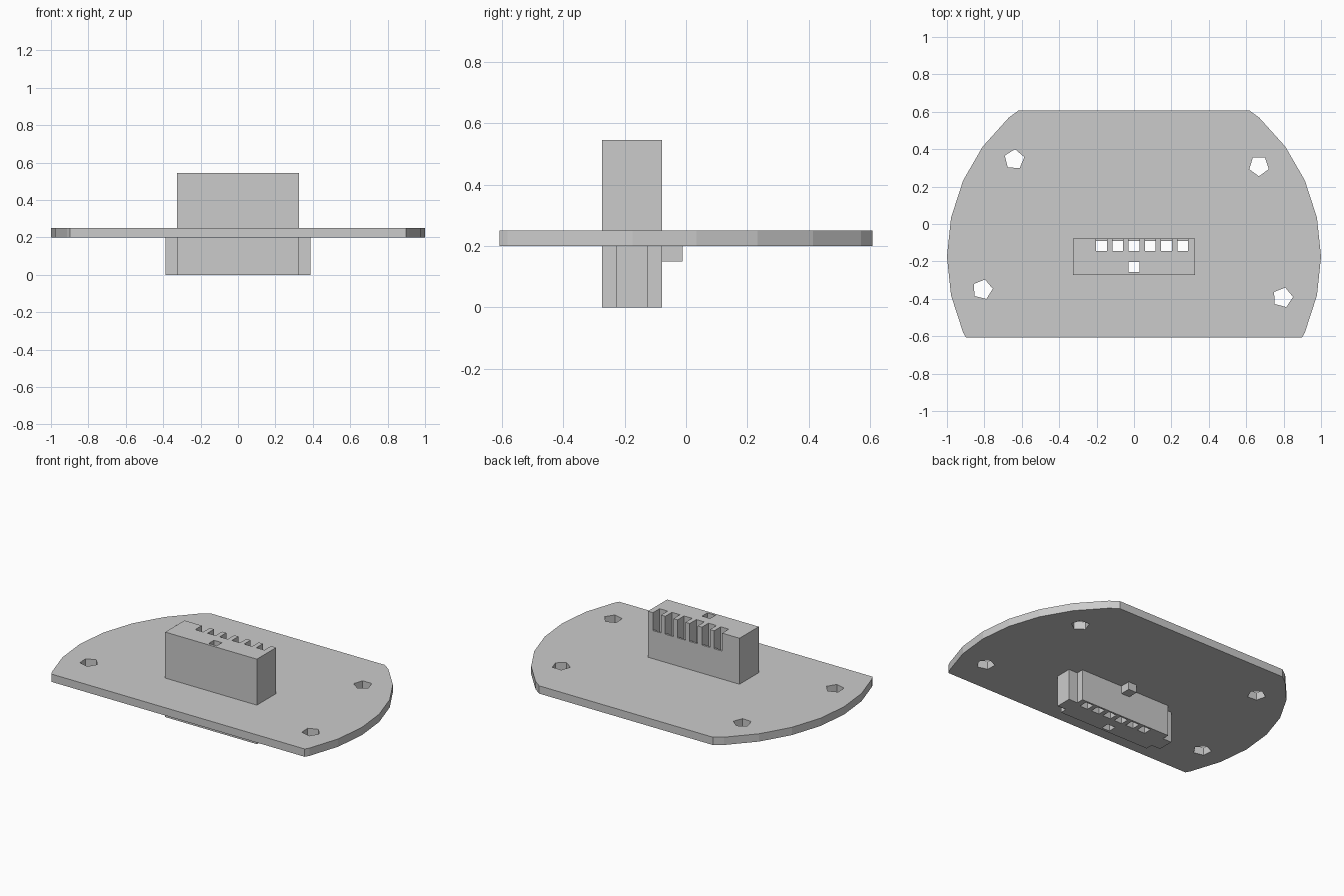
import bpy, bmesh, math
from mathutils import Matrix, Vector

if "Cube" in bpy.data.objects:
    bpy.data.objects.remove(bpy.data.objects["Cube"], do_unlink=True)

grey = bpy.data.materials.new("plain_grey")
grey.use_nodes = True
colour = (0.6, 0.6, 0.6, 1)
grey.diffuse_color = colour
grey.node_tree.nodes["Principled BSDF"].inputs["Base Color"].default_value = colour


def finish(bm, name):
    bmesh.ops.recalc_face_normals(bm, faces=bm.faces)
    mesh = bpy.data.meshes.new(name)
    bm.to_mesh(mesh)
    bm.free()
    mesh.materials.append(grey)
    obj = bpy.data.objects.new(name, mesh)
    bpy.context.collection.objects.link(obj)
    return obj


def prism(bm, points, direction):
    """Extrude a closed outline of 3D points along a direction."""
    face = bm.faces.new([bm.verts.new(p) for p in points])
    ext = bmesh.ops.extrude_face_region(bm, geom=[face])["geom"]
    verts = [v for v in ext if isinstance(v, bmesh.types.BMVert)]
    bmesh.ops.translate(bm, verts=verts, vec=direction)
    if face.is_valid and len(face.link_loops if hasattr(face, "link_loops") else face.loops) == 0:
        bm.faces.remove(face)


def add_box(bm, low, high):
    low, high = Vector(low), Vector(high)
    move = Matrix.Translation((low + high) / 2) @ Matrix.Diagonal((*(high - low), 1))
    bmesh.ops.create_cube(bm, size=1, matrix=move)


def box(name, low, high):
    bm = bmesh.new()
    add_box(bm, low, high)
    return finish(bm, name)


# Mounting plate: thirty-sided disc cut straight at front and back
HALF_DEPTH = 0.607
bm = bmesh.new()
bmesh.ops.create_cone(bm, cap_ends=True, segments=30, radius1=1, radius2=1, depth=0.05,
                      matrix=Matrix.Translation((0, -0.174, 0.225))
                      @ Matrix.Rotation(math.pi / 2, 4, "Z"))
for side in (-1, 1):
    cut = bmesh.ops.bisect_plane(bm, geom=bm.verts[:] + bm.edges[:] + bm.faces[:],
                                 plane_co=(0, side * HALF_DEPTH, 0),
                                 plane_no=(0, side, 0), clear_outer=True)
    edges = [e for e in cut["geom_cut"] if isinstance(e, bmesh.types.BMEdge)]
    bmesh.ops.holes_fill(bm, edges=[e for e in bm.edges if e.is_boundary])
plate = finish(bm, "mounting_plate")

# Connector body passing through the plate
BACK, FRONT, HALF_W = -0.078, -0.273, 0.325
body = box("connector_body", (-HALF_W, FRONT, 0), (HALF_W, BACK, 0.545))

# Side wings and rear key tab under the plate
for side, name in ((1, "left_wing"), (-1, "right_wing")):
    xs = sorted((side * HALF_W, side * 0.388))
    box(name, (xs[0], -0.228, 0), (xs[1], -0.125, 0.2))
box("key_tab", (-0.03, BACK, 0.15), (0.03, -0.012, 0.2))

# Cutter: pin slots with an open upper notch, key hole and screw holes
PIN = 0.0285
bm = bmesh.new()
slot = [(-0.145, -0.1), (-0.09, -0.1), (-0.09, 0.43), (0.0, 0.43), (0.0, 0.7), (-0.145, 0.7)]
for i in range(-2, 4):
    x = i * 0.0867
    prism(bm, [(x - PIN, y, z) for y, z in slot], (2 * PIN, 0, 0))
add_box(bm, (-PIN, -0.257, -0.1), (PIN, -0.203, 0.7))
screws = [(-0.64, 0.345, 86), (0.668, 0.31, -90), (-0.81, -0.35, 4), (0.795, -0.393, 3)]
for x, y, turn in screws:
    angles = [math.radians(turn + 72 * k) for k in range(5)]
    prism(bm, [(x + 0.055 * math.cos(a), y + 0.055 * math.sin(a), 0.1) for a in angles],
          (0, 0, 0.3))
cutter = finish(bm, "hole_cutter")
cutter.hide_render = True

# Cut the holes, then drop the cutter
for obj in (plate, body):
    mod = obj.modifiers.new("holes", "BOOLEAN")
    mod.operation, mod.solver, mod.object = "DIFFERENCE", "EXACT", cutter
bpy.context.view_layer.update()
graph = bpy.context.evaluated_depsgraph_get()
results = [(o, bpy.data.meshes.new_from_object(o.evaluated_get(graph))) for o in (plate, body)]
for obj, mesh in results:
    obj.modifiers.clear()
    obj.data = mesh
bpy.data.objects.remove(cutter, do_unlink=True)
